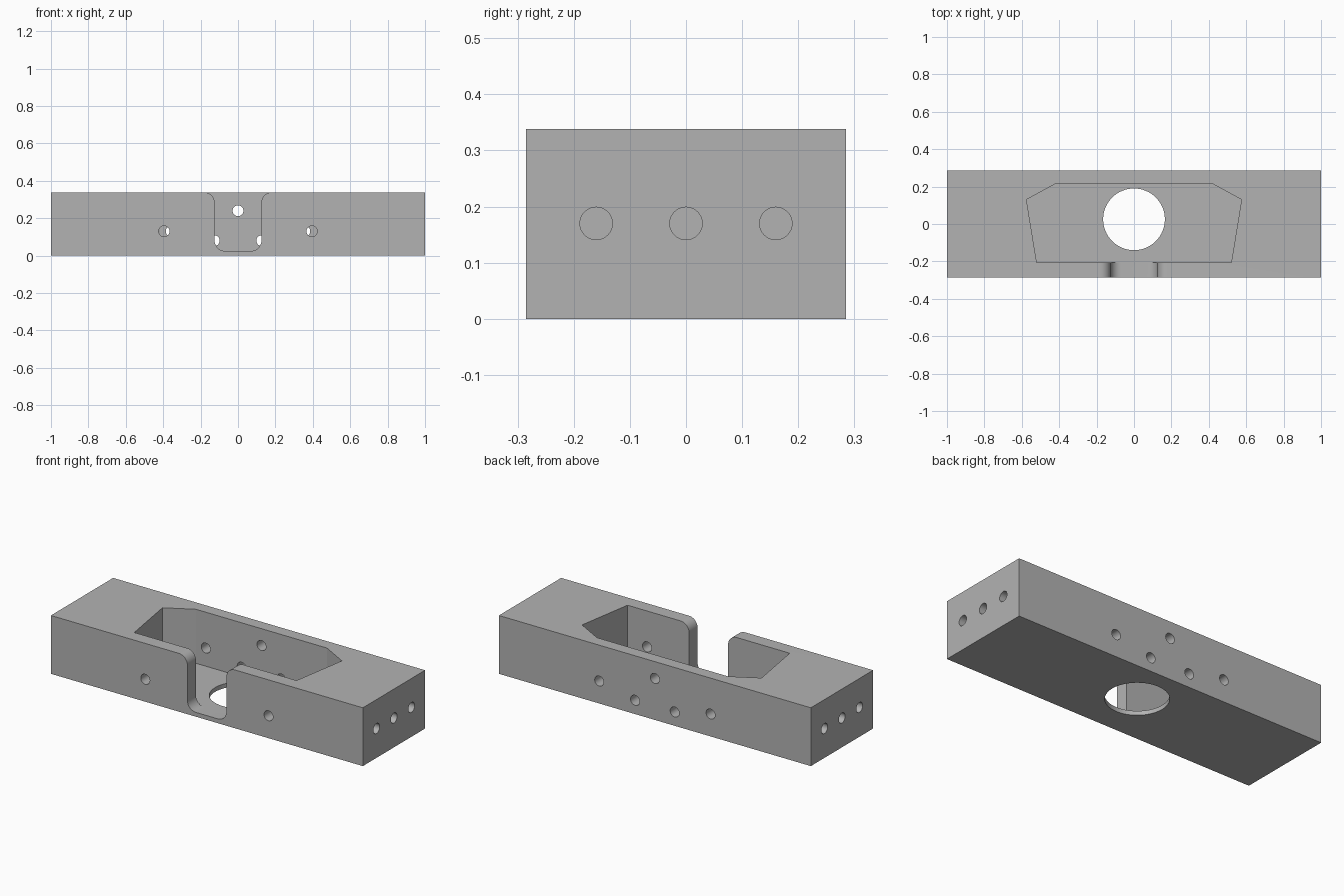
import bpy
import bmesh
from math import cos, sin, pi, radians
from mathutils import Matrix

cube = bpy.data.objects.get("Cube")
if cube:
    bpy.data.objects.remove(cube)

HEIGHT, HALF_DEPTH, FLOOR = 0.338, 0.285, 0.025
HOLE_R = 0.029

grey = bpy.data.materials.new("plain_grey")
grey.use_nodes = True
colour = (0.45, 0.45, 0.45, 1)
grey.diffuse_color = colour
grey.node_tree.nodes["Principled BSDF"].inputs["Base Color"].default_value = colour


def prism(name, outline, start, end, axis="z"):
    """Extrude an outline along z (x, y points) or along y (x, z points)."""
    bm = bmesh.new()
    place = (lambda a, b: (a, b, start)) if axis == "z" else (lambda a, b: (a, start, b))
    face = bm.faces.new([bm.verts.new(place(a, b)) for a, b in outline])
    out = bmesh.ops.extrude_face_region(bm, geom=[face])
    verts = [v for v in out["geom"] if isinstance(v, bmesh.types.BMVert)]
    move = (0, 0, end - start) if axis == "z" else (0, end - start, 0)
    bmesh.ops.translate(bm, verts=verts, vec=move)
    return finish(name, bm)


def finish(name, bm):
    bmesh.ops.recalc_face_normals(bm, faces=bm.faces)
    mesh = bpy.data.meshes.new(name)
    bm.to_mesh(mesh)
    bm.free()
    mesh.materials.append(grey)
    obj = bpy.data.objects.new(name, mesh)
    bpy.context.collection.objects.link(obj)
    return obj


def drill(name, centre, radius, length, axis, segments=32):
    """Cylinder cutter centred at a point, along the given axis."""
    turn = {"x": Matrix.Rotation(pi / 2, 4, "Y"),
            "y": Matrix.Rotation(pi / 2, 4, "X"),
            "z": Matrix.Identity(4)}[axis]
    bm = bmesh.new()
    bmesh.ops.create_cone(bm, cap_ends=True, segments=segments, radius1=radius,
                          radius2=radius, depth=length,
                          matrix=Matrix.Translation(centre) @ turn)
    return finish(name, bm)


def arc(cx, cz, r, a0, a1, steps=10):
    angles = [radians(a0 + (a1 - a0) * i / steps) for i in range(steps + 1)]
    return [(cx + r * cos(a), cz + r * sin(a)) for a in angles]


# Solid block
block = prism("block", [(-1, -HALF_DEPTH), (1, -HALF_DEPTH), (1, HALF_DEPTH), (-1, HALF_DEPTH)],
              0, HEIGHT)

# Six-sided pocket open at the top
right_side = [(0.52, -0.207), (0.575, 0.13), (0.42, 0.215)]
pocket = right_side + [(-x, y) for x, y in reversed(right_side)]
cutters = [prism("pocket_cutter", pocket, FLOOR, HEIGHT + 0.1)]

# Front slot with rounded floor corners and rounded upper lips
r = 0.055
half = (arc(0.125 - r, FLOOR + r, r, -90, 0)
        + arc(0.125 + r, HEIGHT - r, r, 180, 90)
        + [(0.125 + r, HEIGHT + 0.1)])
slot = half + [(-x, z) for x, z in reversed(half)]
cutters.append(prism("slot_cutter", slot, -0.4, -0.2, "y"))

# Large round opening in the floor
cutters.append(drill("floor_opening_cutter", (0, 0.025, 0), 0.165, 0.2, "z", 64))

# Holes through the back wall and the front wall
cutters.append(drill("back_hole_cutter", (0, 0.25, 0.24), HOLE_R, 0.15, "y"))
for side in (-1, 1):
    for x, y, z in ((0.127, 0.25, 0.08), (0.357, 0.25, 0.13), (0.395, -0.25, 0.13)):
        cutters.append(drill("wall_hole_cutter", (side * x, y, z), HOLE_R, 0.15, "y"))
    # Blind holes in each end
    for y in (-0.16, 0, 0.16):
        cutters.append(drill("end_hole_cutter", (side, y, 0.17), HOLE_R, 0.4, "x"))

# Cut everything out of the block, then drop the cutters
for cutter in cutters:
    mod = block.modifiers.new(cutter.name, "BOOLEAN")
    mod.operation = "DIFFERENCE"
    mod.solver = "EXACT"
    mod.object = cutter
graph = bpy.context.evaluated_depsgraph_get()
result = bpy.data.meshes.new_from_object(block.evaluated_get(graph))
block.modifiers.clear()
block.data = result
for cutter in cutters:
    bpy.data.objects.remove(cutter)

bpy.ops.object.select_all(action="DESELECT")
block.select_set(True)
bpy.context.view_layer.objects.active = block
bpy.ops.object.shade_smooth_by_angle(angle=radians(25))
